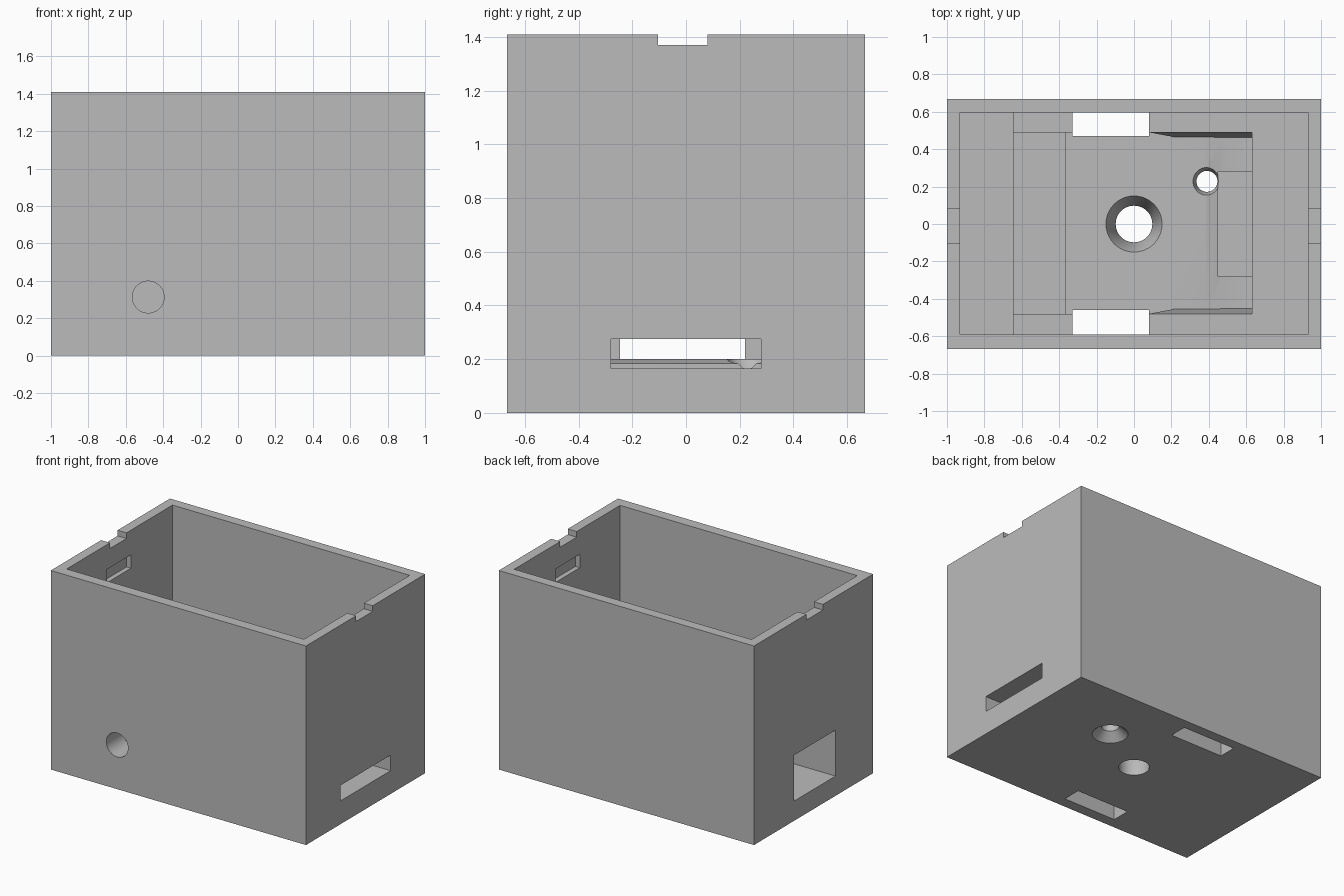
import bpy, bmesh
from mathutils import Matrix

cube = bpy.data.objects.get("Cube")
if cube:
    bpy.data.objects.remove(cube, do_unlink=True)

grey = bpy.data.materials.new("plain_grey")
grey.use_nodes = True
grey.diffuse_color = (0.5, 0.5, 0.5, 1)
grey.node_tree.nodes["Principled BSDF"].inputs["Base Color"].default_value = (0.5, 0.5, 0.5, 1)


def make(name, bm):
    bmesh.ops.recalc_face_normals(bm, faces=bm.faces)
    mesh = bpy.data.meshes.new(name)
    bm.to_mesh(mesh)
    bm.free()
    mesh.materials.append(grey)
    ob = bpy.data.objects.new(name, mesh)
    bpy.context.collection.objects.link(ob)
    return ob


def prism(name, profile, y0, y1):
    """Extrude an x-z outline from y0 to y1."""
    bm = bmesh.new()
    face = bm.faces.new([bm.verts.new((x, y0, z)) for x, z in profile])
    new = bmesh.ops.extrude_face_region(bm, geom=[face])["geom"]
    verts = [v for v in new if isinstance(v, bmesh.types.BMVert)]
    bmesh.ops.translate(bm, verts=verts, vec=(0, y1 - y0, 0))
    return make(name, bm)


def box(name, x0, x1, y0, y1, z0, z1):
    return prism(name, [(x0, z0), (x1, z0), (x1, z1), (x0, z1)], y0, y1)


def cone(name, r0, r1, depth, centre, matrix=Matrix()):
    """Round cutter: r0 at the low end, r1 at the high end."""
    bm = bmesh.new()
    bmesh.ops.create_cone(bm, cap_ends=True, segments=48, radius1=r0, radius2=r1,
                          depth=depth, matrix=Matrix.Translation(centre) @ matrix)
    return make(name, bm)


def cut(target, cutter):
    mod = target.modifiers.new("cut", "BOOLEAN")
    mod.operation, mod.solver, mod.object = "DIFFERENCE", "EXACT", cutter
    cutter.hide_render = True
    bpy.context.view_layer.update()
    graph = bpy.context.evaluated_depsgraph_get()
    mesh = bpy.data.meshes.new_from_object(target.evaluated_get(graph))
    target.modifiers.clear()
    target.data = mesh
    bpy.data.objects.remove(cutter, do_unlink=True)


SHELF, LEDGE, TOP = 0.47, 0.54, 1.41
case = box("case_body", -1, 1, -0.667, 0.667, 0, TOP)

# main cavity with a higher ledge at one end, then the stepped board pocket
cut(case, prism("cavity", [(-0.93, LEDGE), (-0.645, LEDGE), (-0.645, SHELF),
                           (0.93, SHELF), (0.93, 1.6), (-0.93, 1.6)], -0.59, 0.595))
cut(case, prism("pocket", [(-0.645, 0.14), (-0.37, 0.14), (-0.37, 0.2), (0.385, 0.2),
                           (0.487, 0.175), (0.63, 0.175), (0.63, SHELF + 0.03),
                           (-0.645, SHELF + 0.03)], -0.48, 0.49))

# connector openings in the two ends and the front
cut(case, box("wide_port", 0.45, 1.1, -0.28, 0.28, 0.165, 0.275))
cut(case, box("tall_port", -1.1, -0.6, -0.245, 0.22, 0.14, 0.465))
cut(case, cone("round_port", 0.085, 0.085, 0.4, (-0.48, -0.62, 0.313),
               Matrix.Rotation(1.5708, 4, "X")))

# strap slots through the floor
for y0, y1 in ((0.47, 0.595), (-0.59, -0.46)):
    cut(case, box("strap_slot", -0.33, 0.08, y0, y1, -0.1, SHELF + 0.05))

# rim notches and catch recesses on both ends
cut(case, box("rim_notch", -1.1, 1.1, -0.105, 0.08, 1.37, 1.6))
cut(case, box("catch_recess", -0.965, 0.965, -0.14, 0.13, 1.14, 1.235))

# centre hole, flared upward
cut(case, cone("centre_hole", 0.098, 0.098, 0.6, (0, 0, 0.1)))
cut(case, cone("centre_flare", 0.098, 0.15, 0.12, (0, 0, 0.14)))

# screw hole, countersunk from below
cut(case, cone("screw_hole", 0.056, 0.056, 0.6, (0.39, 0.228, 0.1)))
cut(case, cone("countersink", 0.115, 0.056, 0.055, (0.39, 0.228, 0.0275)))
cut(case, cone("screw_relief", 0.056, 0.075, 0.05, (0.39, 0.228, 0.176)))

# sloping grips along the pocket sides
for side, name in ((1, "back_grip"), (-1, "front_grip")):
    bm = bmesh.new()
    for x, y, z in ((0.08, 0.485, SHELF), (0.08, 0.485, 0.2), (0.23, 0.457, 0.17),
                    (0.63, 0.457, 0.17), (0.63, 0.485, 0.17), (0.63, 0.485, SHELF)):
        bm.verts.new((x, 0.005 + side * y, z))
    bmesh.ops.convex_hull(bm, input=bm.verts[:])
    make(name, bm)

bpy.ops.object.select_all(action="DESELECT")
case.select_set(True)
bpy.context.view_layer.objects.active = case
bpy.ops.object.shade_smooth_by_angle(angle=0.5)
